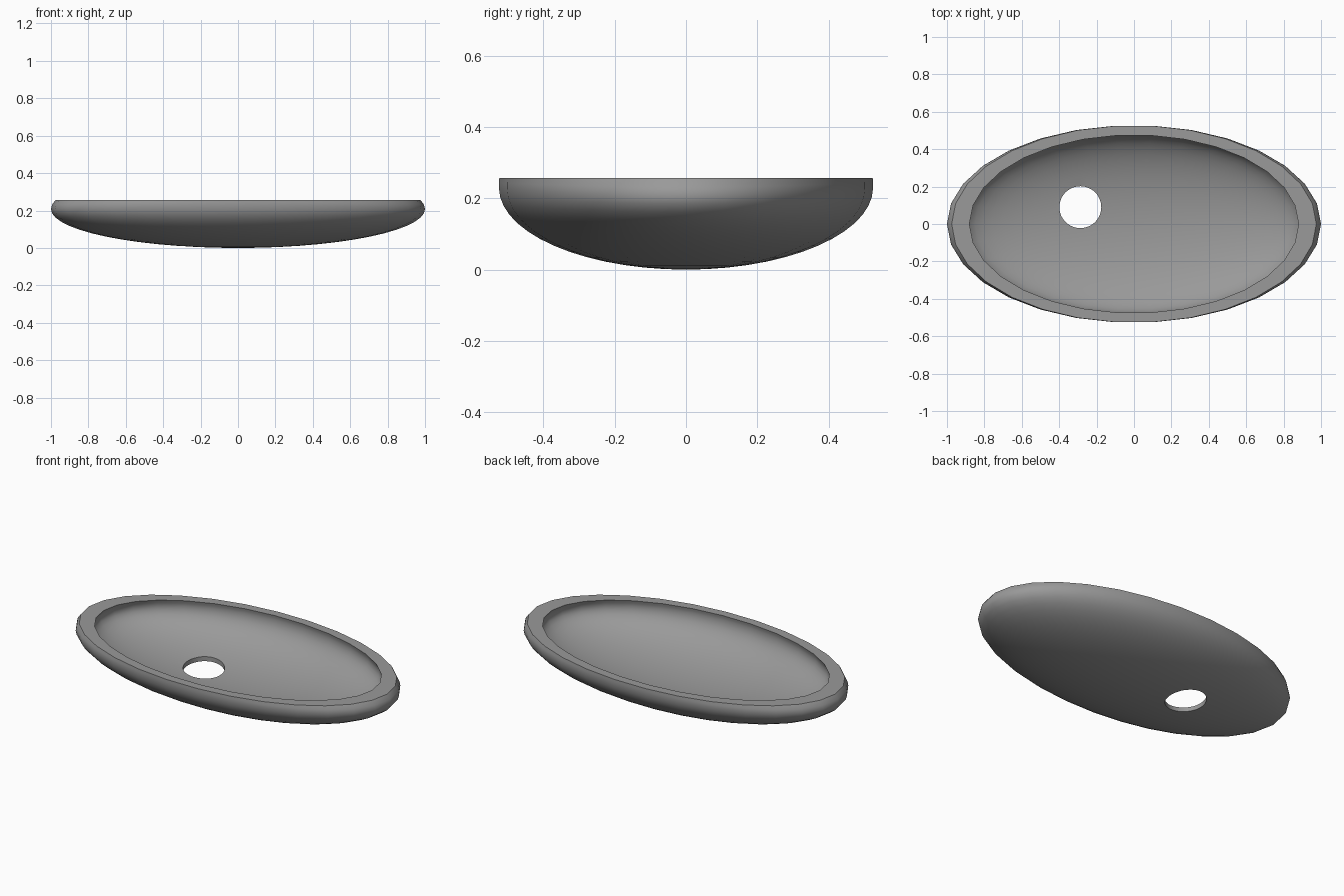
import bpy, bmesh
from math import sin, cos, pi

if "Cube" in bpy.data.objects:
    bpy.data.objects.remove(bpy.data.objects["Cube"])

SIDES, RINGS, TOP = 30, 14, 0.257


def ring(bm, rx, ry, height):
    """Oval ring of vertices; height may vary with the angle."""
    out = []
    for i in range(SIDES):
        a = 2 * pi * i / SIDES
        out.append(bm.verts.new((rx * cos(a), ry * sin(a), height(a))))
    return out


def bridge(bm, lower, upper, flip=False):
    for i in range(SIDES):
        j = (i + 1) % SIDES
        f = [lower[i], lower[j], upper[j], upper[i]]
        bm.faces.new(f[::-1] if flip else f)


def bowl(bm, rx, ry, bottom, rim_x, rim_y, flip):
    """Half ellipsoid with its lip curling slightly inward; returns the rim."""
    equator = lambda a: 0.208 + 0.022 * sin(a) ** 2
    pole = bm.verts.new((0, 0, bottom))
    prev = None
    for k in range(1, RINGS + 1):
        t = pi / 2 * k / RINGS
        r = ring(bm, rx * sin(t), ry * sin(t),
                 lambda a: equator(a) - (equator(a) - bottom) * cos(t))
        if prev is None:
            for i in range(SIDES):
                f = [pole, r[(i + 1) % SIDES], r[i]]
                bm.faces.new(f[::-1] if not flip else f)
        else:
            bridge(bm, prev, r, flip)
        prev = r
    for s in (0.5, 1.0):
        q = s * s
        r = ring(bm, rx + (rim_x - rx) * q, ry + (rim_y - ry) * q,
                 lambda a: equator(a) + (TOP - equator(a)) * s)
        bridge(bm, prev, r, flip)
        prev = r
    return prev


# basin shell: outer bowl, inner bowl and flat rim
bm = bmesh.new()
outer = bowl(bm, 1.0, 0.528, 0.0, 0.975, 0.527, False)
inner = bowl(bm, 0.9, 0.48, 0.024, 0.88, 0.476, True)
bridge(bm, outer, inner)
bmesh.ops.recalc_face_normals(bm, faces=bm.faces)
mesh = bpy.data.meshes.new("basin")
bm.to_mesh(mesh)
bm.free()
basin = bpy.data.objects.new("basin", mesh)
bpy.context.collection.objects.link(basin)

# dark grey finish
grey = bpy.data.materials.new("dark_grey")
grey.diffuse_color = (0.32, 0.32, 0.32, 1)
grey.use_nodes = True
grey.node_tree.nodes["Principled BSDF"].inputs["Base Color"].default_value = grey.diffuse_color
mesh.materials.append(grey)

# round hole through the floor
bpy.ops.mesh.primitive_cylinder_add(vertices=48, radius=0.112, depth=0.6,
                                    location=(-0.287, 0.09, 0.0))
cutter = bpy.context.object
cutter.name = "hole_cutter"
cutter.hide_render = True
cutter.data.materials.append(grey)
cut = basin.modifiers.new("hole", 'BOOLEAN')
cut.operation = 'DIFFERENCE'
cut.solver = 'EXACT'
cut.object = cutter

bpy.ops.object.select_all(action='DESELECT')
basin.select_set(True)
bpy.context.view_layer.objects.active = basin
bpy.ops.object.modifier_apply(modifier=cut.name)
bpy.data.objects.remove(cutter)
bpy.ops.object.shade_smooth_by_angle(angle=0.6)
